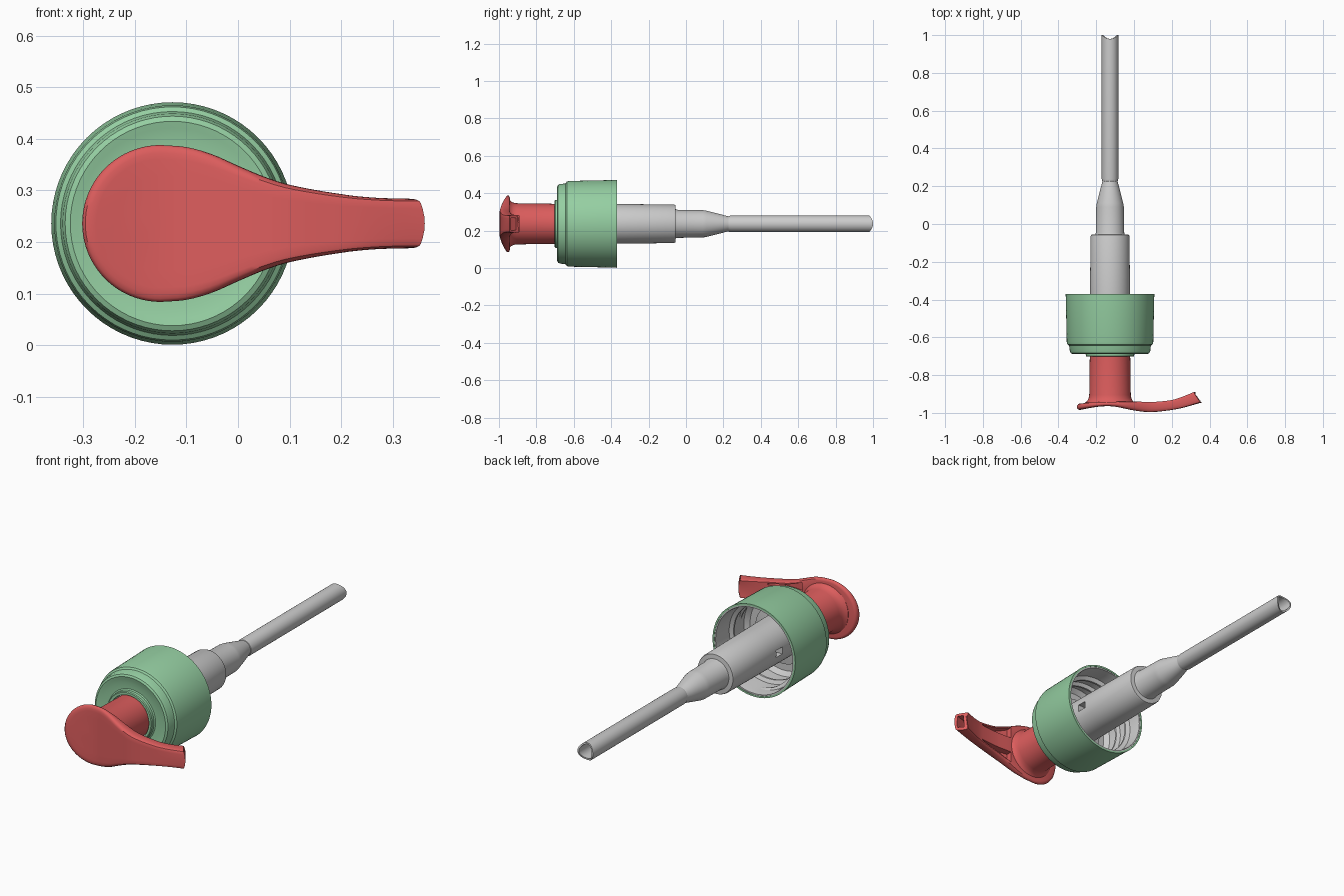
import bpy, bmesh
from math import sin, cos, pi, radians

if "Cube" in bpy.data.objects:
    bpy.data.objects.remove(bpy.data.objects["Cube"])

CX, CZ = -0.127, 0.236      # pump axis, running along y


def material(name, color):
    m = bpy.data.materials.new(name)
    m.diffuse_color = color
    m.use_nodes = True
    m.node_tree.nodes["Principled BSDF"].inputs["Base Color"].default_value = m.diffuse_color
    return m


RED = material("red_plastic", (0.72, 0.11, 0.11, 1))
GREEN = material("green_plastic", (0.30, 0.62, 0.36, 1))


def grid_object(name, rows, mat=None, wrap_rows=False, wrap_cols=False):
    """Skin rows of points into a mesh, close its open ends and smooth it."""
    bm = bmesh.new()
    vs = [[bm.verts.new((x, y, z + CZ)) for x, y, z in row] for row in rows]
    n, m = len(vs), len(vs[0])
    for i in range(n if wrap_rows else n - 1):
        for j in range(m if wrap_cols else m - 1):
            a, b = vs[i], vs[(i + 1) % n]
            k = (j + 1) % m
            bm.faces.new((a[j], b[j], b[k], a[k]))
    bmesh.ops.remove_doubles(bm, verts=bm.verts, dist=1e-5)
    bmesh.ops.holes_fill(bm, edges=[e for e in bm.edges if e.is_boundary], sides=0)
    bmesh.ops.recalc_face_normals(bm, faces=bm.faces)
    mesh = bpy.data.meshes.new(name)
    bm.to_mesh(mesh)
    bm.free()
    ob = bpy.data.objects.new(name, mesh)
    bpy.context.collection.objects.link(ob)
    if mat:
        mesh.materials.append(mat)
    smooth(ob)
    return ob


def smooth(ob):
    bpy.ops.object.select_all(action='DESELECT')
    ob.select_set(True)
    bpy.context.view_layer.objects.active = ob
    bpy.ops.object.shade_smooth_by_angle(angle=radians(35))


def lathe(name, profile, mat=None, closed=True, segs=72):
    """Turn (radius, y) points around the pump axis."""
    rows = []
    for i in range(segs):
        a = 2 * pi * i / segs
        rows.append([(CX + r * cos(a), y, r * sin(a)) for r, y in profile])
    return grid_object(name, rows, mat, wrap_rows=True, wrap_cols=closed)


def cut(target, cutter):
    mod = target.modifiers.new("cut", 'BOOLEAN')
    mod.operation, mod.object, mod.solver = 'DIFFERENCE', cutter, 'EXACT'
    bpy.context.view_layer.objects.active = target
    bpy.ops.object.modifier_apply(modifier=mod.name)
    bpy.data.objects.remove(cutter)


def curve(pts, x):
    """Smooth interpolation through a few (x, value) points."""
    i = max(0, min(len(pts) - 2, sum(p[0] <= x for p in pts) - 1))

    def slope(k):
        a, b = pts[max(k - 1, 0)], pts[min(k + 1, len(pts) - 1)]
        return (b[1] - a[1]) / (b[0] - a[0])
    (x0, v0), (x1, v1) = pts[i], pts[i + 1]
    h = x1 - x0
    t = (x - x0) / h
    return ((2*t**3 - 3*t*t + 1) * v0 + (t**3 - 2*t*t + t) * h * slope(i)
            + (3*t*t - 2*t**3) * v1 + (t**3 - t*t) * h * slope(i + 1))


# Threaded closure: coloured shell, inner liner and helical thread
lathe("collar_shell", [
    (0.235, -0.37), (0.234, -0.39), (0.229, -0.625), (0.226, -0.637), (0.217, -0.643),
    (0.215, -0.65), (0.213, -0.672), (0.208, -0.684), (0.198, -0.689), (0.185, -0.686),
    (0.165, -0.681), (0.135, -0.680), (0.129, -0.684), (0.128, -0.698), (0.124, -0.702),
    (0.112, -0.702), (0.112, -0.66), (0.205, -0.66), (0.222, -0.63), (0.226, -0.37)], GREEN)
lathe("collar_liner", [
    (0.226, -0.372), (0.222, -0.63), (0.205, -0.658), (0.10, -0.658), (0.10, -0.61),
    (0.19, -0.61), (0.20, -0.60), (0.211, -0.59), (0.215, -0.40), (0.219, -0.372)])
thread = []
for i in range(121):
    a = 2 * pi * 1.75 * i / 120
    y = -0.56 + 0.125 * i / 120
    depth = 0.018 * min(1, i / 8, (120 - i) / 8)
    thread.append([(CX + r * cos(a), y + d, r * sin(a)) for r, d in
                   ((0.216, -0.016), (0.213 - depth, -0.005),
                    (0.213 - depth, 0.005), (0.216, 0.016))])
grid_object("liner_thread", thread, wrap_cols=True)

# Pump housing with a sealing flange, stepped body and tapered nose
housing = lathe("pump_housing", [
    (0, -0.63), (0.15, -0.63), (0.15, -0.595), (0.108, -0.59), (0.106, -0.37),
    (0.103, -0.065), (0.100, -0.057), (0.078, -0.055), (0.075, -0.045), (0.073, 0.09),
    (0.070, 0.11), (0.047, 0.20), (0.040, 0.225), (0.038, 0.235), (0, 0.235)], closed=False)
slot = [[(x, y, z) for y, z in ((-0.45, -0.018), (-0.40, -0.018), (-0.40, 0.018), (-0.45, 0.018))]
        for x in (CX - 0.2, CX + 0.2)]
cut(housing, grid_object("vent_cutter", slot, wrap_cols=True))
smooth(housing)

# Dip tube with a fish-mouth end
tube_rows = []
for i in range(48):
    a = 2 * pi * i / 48
    end = 1 - 0.02 * sin(a) ** 2
    tube_rows.append([(CX + r * cos(a), y, r * sin(a)) for r, y in
                      ((0.038, 0.225), (0.042, 0.228), (0.044, 0.24), (0.044, end),
                       (0.036, end), (0.036, 0.225))])
grid_object("dip_tube", tube_rows, wrap_rows=True, wrap_cols=True)

# Actuator stem flaring into the head
lathe("actuator_stem", [
    (0, -0.65), (0.106, -0.65), (0.107, -0.70), (0.110, -0.905), (0.113, -0.922),
    (0.120, -0.936), (0.132, -0.946), (0.132, -0.952), (0, -0.952)], RED, closed=False)

# Actuator head: half width, front surface and back surface along x
WIDTH = [(-0.15, 0.152), (-0.10, 0.148), (-0.05, 0.134), (0, 0.112), (0.05, 0.091), (0.10, 0.075),
         (0.20, 0.057), (0.28, 0.050), (0.36, 0.048)]
FRONT = [(-0.302, -0.989), (-0.25, -0.977), (-0.18, -0.966), (-0.11, -0.966), (0, -0.987),
         (0.08, -0.996), (0.16, -0.990), (0.25, -0.975), (0.362, -0.944)]
BACK = [(-0.302, -0.952), (-0.2, -0.944), (0, -0.940), (0.10, -0.942), (0.20, -0.932),
        (0.28, -0.914), (0.362, -0.890)]


def head_point(x, z, t, w):
    """Point between front (t=0) and back (t=1), with the spout end slanted."""
    y = curve(FRONT, x) * (1 - t) + curve(BACK, x) * t
    k = max(0, (x - 0.2) / 0.162)
    return x - k * (0.036 * t + 0.012 * (z / w) ** 2), y, z


spout_x = [-0.15 + 0.512 * i / 32 for i in range(33)]
outline = [(x, curve(WIDTH, x)) for x in reversed(spout_x)]
outline += [(-0.15 - 0.152 * sin(pi * i / 40), 0.152 * cos(pi * i / 40)) for i in range(1, 40)]
outline += [(x, -curve(WIDTH, x)) for x in spout_x]
SECTION = [(0, 0), (0.3, 0), (0.6, 0), (0.82, 0), (0.90, 0.03), (0.96, 0.14), (0.99, 0.3),
           (1, 0.5), (0.99, 0.75), (0.96, 0.93), (0.91, 1), (0.6, 1), (0.3, 1), (0, 1)]
rows = []
for x, z in outline:
    sx = max(x, -0.15)
    rows.append([head_point(sx + (x - sx) * s, z * s, t, abs(z) + 0.001 if x > 0 else 1)
                 for s, t in SECTION])
head = grid_object("actuator_head", rows, RED)


def channel(name, x0, x1, inner, outer, top, bottom):
    """Cutter following the bend of the spout."""
    rows = []
    for i in range(13):
        x = x0 + (x1 - x0) * i / 12
        yf, yb = curve(FRONT, x) + top, curve(BACK, x) + bottom
        zi, zo = inner(x), outer(x)
        rows.append([(x, yf, zi), (x, yf, zo), (x, yb, zo), (x, yb, zi)])
    return grid_object(name, rows, wrap_cols=True)


# Square spout bore and the two moulded pockets beside it
cut(head, channel("bore_cutter", 0.12, 0.40, lambda x: -0.032, lambda x: 0.032, 0.012, -0.010))
for s in (-1, 1):
    cut(head, channel("pocket_cutter", 0.0, 0.19, lambda x: s * 0.040,
                      lambda x: s * (curve(WIDTH, x) - 0.013), 0.015, 0.06))
smooth(head)
